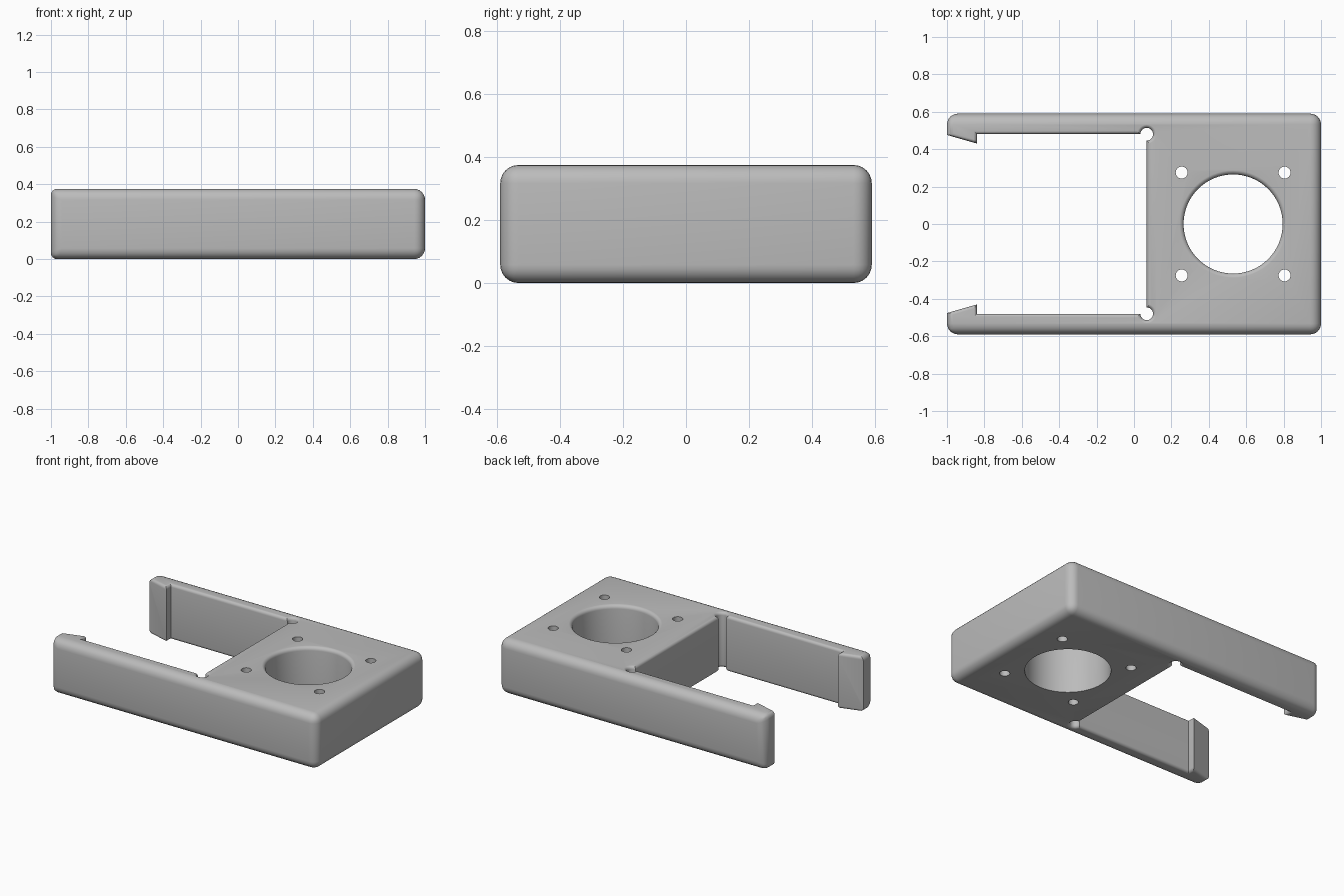
import bpy, bmesh, math
from mathutils import Vector

H = 0.375           # body height
HALF_W = 0.59       # half of the body width
EDGE = 0.058        # outer edge rounding

cube = bpy.data.objects.get("Cube")
if cube:
    bpy.data.objects.remove(cube, do_unlink=True)

grey = bpy.data.materials.new("plain grey")
grey.use_nodes = True
colour = (0.5, 0.5, 0.5, 1)
grey.diffuse_color = colour
grey.node_tree.nodes["Principled BSDF"].inputs["Base Color"].default_value = colour


def new_object(name, bm):
    mesh = bpy.data.meshes.new(name)
    bmesh.ops.recalc_face_normals(bm, faces=bm.faces)
    bm.to_mesh(mesh)
    bm.free()
    ob = bpy.data.objects.new(name, mesh)
    bpy.context.collection.objects.link(ob)
    mesh.materials.append(grey)
    return ob


def arc(cx, cy, r, start, end, n):
    return [Vector((cx + r * math.cos(a), cy + r * math.sin(a)))
            for a in (math.radians(start + (end - start) * i / n) for i in range(n + 1))]


def grow(points, d):
    """Offset a counter-clockwise outline outwards by d."""
    out = []
    for i, p in enumerate(points):
        e1 = (p - points[i - 1]).normalized()
        e2 = (points[(i + 1) % len(points)] - p).normalized()
        n1, n2 = Vector((e1.y, -e1.x)), Vector((e2.y, -e2.x))
        out.append(p + (n1 + n2) * d / (1 + n1.dot(n2)))
    return out


def cutter(name, points, top_flare=0, bottom_flare=0, steps=5):
    """Upright cutter whose ends flare to leave rounded rims."""
    def flare(r):
        return [(r * (1 - math.sin(t)), r * (1 - math.cos(t)))
                for t in (math.pi / 2 * i / steps for i in range(steps + 1))] if r else []
    levels = [(bottom_flare, -0.1)]
    levels += [(d, z - 0.0005) for d, z in flare(bottom_flare)]
    levels += [(d, H + 0.0005 - z) for d, z in reversed(flare(top_flare))]
    levels += [(top_flare, H + 0.1)]
    bm = bmesh.new()
    rings = [[bm.verts.new((p.x, p.y, z)) for p in grow(points, d)] for d, z in levels]
    for a, b in zip(rings, rings[1:]):
        for i in range(len(a)):
            j = (i + 1) % len(a)
            bm.faces.new((a[i], a[j], b[j], b[i]))
    bm.faces.new(rings[0][::-1])
    bm.faces.new(rings[-1])
    ob = new_object(name, bm)
    ob.hide_render = True
    return ob


# Body block, rounded less at the open arm ends
bm = bmesh.new()
bmesh.ops.create_cube(bm, size=1)
for v in bm.verts:
    v.co = (v.co.x * 2, v.co.y * 2 * HALF_W, (v.co.z + 0.5) * H)
weight = bm.edges.layers.float.new("bevel_weight_edge")
for e in bm.edges:
    a, b = (v.co for v in e.verts)
    at_tip = a.x < 0 and b.x < 0 and abs(a.z - b.z) < 0.01
    e[weight] = 0.55 if at_tip else 1
body = new_object("clip_bracket", bm)
bev = body.modifiers.new("rounding", 'BEVEL')
bev.width, bev.segments, bev.limit_method = EDGE, 6, 'WEIGHT'

# Slot between the arms: relief notch, arm wall, hook step, hook slope
upper = arc(0.068, 0.48, 0.034, -90, 180, 18)
upper += [Vector(p) for p in ((-0.84, 0.48), (-0.84, 0.43), (-1.1, 0.505))]
lower = [Vector((p.x, -p.y)) for p in reversed(upper)]
cutters = [cutter("slot_cutter", upper + lower, 0.02, 0.02)]

# Large opening and four screw holes
cutters.append(cutter("opening_cutter", arc(0.53, 0, 0.265, 0, 360, 64)[:-1], 0.025))
for sx in (-1, 1):
    for sy in (-1, 1):
        ring = arc(0.53 + sx * 0.275, sy * 0.275, 0.032, 0, 360, 24)[:-1]
        cutters.append(cutter("screw_hole_cutter", ring))

for c in cutters:
    cut = body.modifiers.new(c.name, 'BOOLEAN')
    cut.operation, cut.solver, cut.object = 'DIFFERENCE', 'EXACT', c

# Bake the cuts and shade
bpy.context.view_layer.update()
graph = bpy.context.evaluated_depsgraph_get()
body.data = bpy.data.meshes.new_from_object(body.evaluated_get(graph))
body.modifiers.clear()
for c in cutters:
    bpy.data.objects.remove(c, do_unlink=True)
bpy.ops.object.select_all(action='DESELECT')
body.select_set(True)
bpy.context.view_layer.objects.active = body
bpy.ops.object.shade_smooth_by_angle(angle=math.radians(32))
